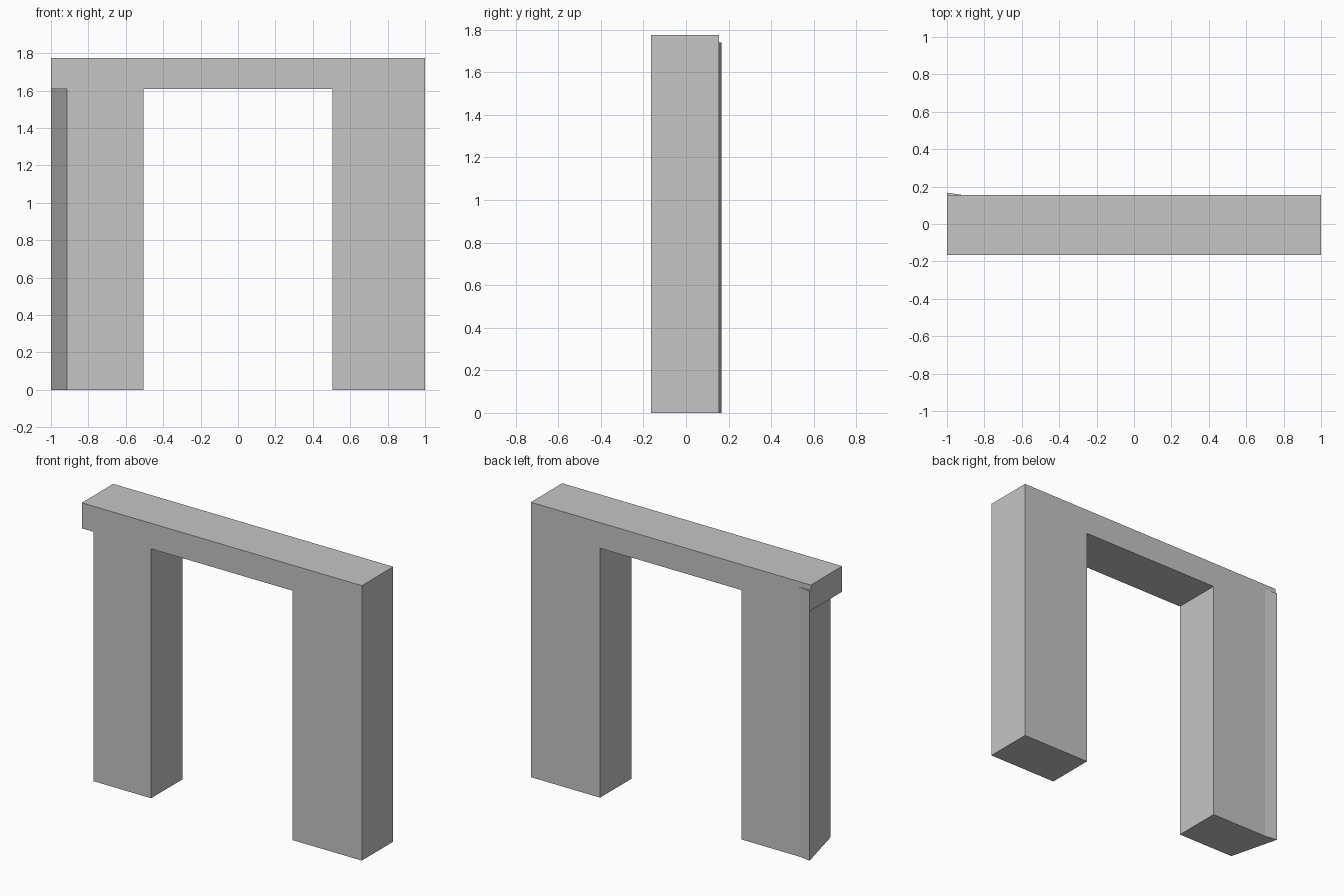
import bpy
import bmesh

cube = bpy.data.objects.get("Cube")
if cube:
    bpy.data.objects.remove(cube, do_unlink=True)

FRONT, BACK, BULGE = -0.165, 0.155, 0.167
INNER, OUTER, TAPER = 0.505, 1.0, 0.915
SOFFIT, TOP = 1.61, 1.775

grey = bpy.data.materials.new("plain grey")
grey.use_nodes = True
colour = (0.56, 0.56, 0.56, 1)
grey.diffuse_color = colour
grey.node_tree.nodes["Principled BSDF"].inputs["Base Color"].default_value = colour


def prism(name, outline, bottom, top):
    """Extrude a floor outline upwards into a solid."""
    bm = bmesh.new()
    face = bm.faces.new([bm.verts.new((x, y, bottom)) for x, y in outline])
    result = bmesh.ops.extrude_face_region(bm, geom=[face])
    raised = [g for g in result["geom"] if isinstance(g, bmesh.types.BMVert)]
    bmesh.ops.translate(bm, verts=raised, vec=(0, 0, top - bottom))
    bmesh.ops.recalc_face_normals(bm, faces=bm.faces)
    mesh = bpy.data.meshes.new(name)
    bm.to_mesh(mesh)
    bm.free()
    mesh.materials.append(grey)
    obj = bpy.data.objects.new(name, mesh)
    bpy.context.collection.objects.link(obj)
    return obj


def rectangle(x0, x1):
    return [(x0, FRONT), (x1, FRONT), (x1, BACK), (x0, BACK)]


# Lintel across the top and the square left pillar
prism("lintel", rectangle(-OUTER, OUTER), SOFFIT, TOP)
prism("left_pillar", rectangle(INNER, OUTER), 0, SOFFIT)

# Right pillar with a slanted outer side that flares out at the back
prism("right_pillar",
      [(-TAPER, FRONT), (-INNER, FRONT), (-INNER, BACK), (-TAPER, BACK), (-OUTER, BULGE)],
      0, SOFFIT)

# The flared back corner runs on up behind the lintel
prism("pillar_back_wedge", [(-OUTER, BACK), (-TAPER, BACK), (-OUTER, BULGE)], SOFFIT, 1.74)
